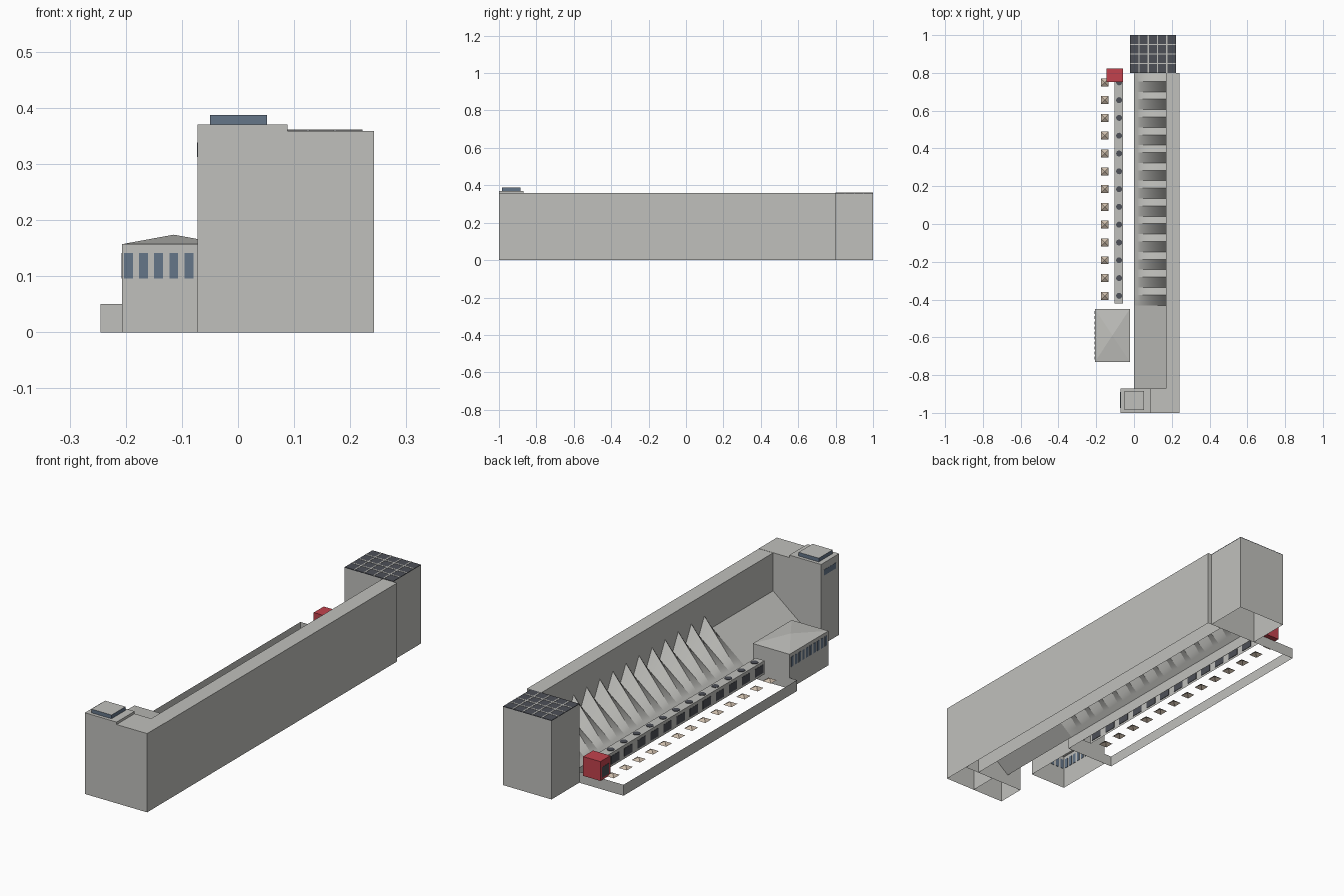
import bpy, bmesh

if "Cube" in bpy.data.objects:
    bpy.data.objects.remove(bpy.data.objects["Cube"], do_unlink=True)


def material(name, rgb):
    m = bpy.data.materials.new(name)
    m.use_nodes = True
    m.diffuse_color = (*rgb, 1)
    m.node_tree.nodes["Principled BSDF"].inputs["Base Color"].default_value = (*rgb, 1)
    return m


CONCRETE = material("concrete grey", (0.53, 0.53, 0.505))
BLUE = material("window blue", (0.13, 0.18, 0.25))
DARK = material("dark panel", (0.075, 0.08, 0.095))
RED = material("red", (0.54, 0.055, 0.075))
BEIGE = material("skylight beige", (0.60, 0.50, 0.40))


def finish(name, bm, *mats):
    me = bpy.data.meshes.new(name)
    bm.to_mesh(me)
    bm.free()
    for m in mats:
        me.materials.append(m)
    ob = bpy.data.objects.new(name, me)
    bpy.context.collection.objects.link(ob)
    return ob


def add_box(bm, x, y, z):
    """Add a box from (low, high) pairs and return its faces, bottom and top first."""
    v = [bm.verts.new((a, b, c)) for c in z for b in y for a in x]
    quads = ((0, 2, 3, 1), (4, 5, 7, 6), (0, 1, 5, 4),
             (2, 6, 7, 3), (0, 4, 6, 2), (1, 3, 7, 5))
    return [bm.faces.new([v[i] for i in q]) for q in quads]


def boxes(name, mat, *specs):
    bm = bmesh.new()
    for s in specs:
        add_box(bm, *s)
    return finish(name, bm, mat)


def shell(name, mat, x, y, z, missing=1):
    """Box without its bottom, or without bottom and top when missing is 2."""
    bm = bmesh.new()
    bmesh.ops.delete(bm, geom=add_box(bm, x, y, z)[:missing], context="FACES_ONLY")
    return finish(name, bm, mat)


def span(c, half):
    return (c - half, c + half)


# Long wall slab and the towers at both ends, hollow underneath
shell("long_wall", CONCRETE, (0.17, 0.242), (-0.87, 0.8), (0, 0.358))
shell("front_tower_high", CONCRETE, (-0.072, 0.088), (-1, -0.87), (0, 0.37))
shell("front_tower_low", CONCRETE, (0.088, 0.242), (-1, -0.87), (0, 0.359))
shell("back_tower", CONCRETE, (-0.022, 0.222), (0.8, 1), (0, 0.357))
boxes("tower_window", BLUE, ((-0.073, -0.07), (-0.975, -0.89), (0.312, 0.338)))

# Penthouse: glazed sides, concrete roof and floor
bm = bmesh.new()
for f in add_box(bm, (-0.05, 0.052), (-0.985, -0.885), (0.37, 0.387)):
    f.normal_update()
    f.material_index = 0 if abs(f.normal.z) > 0.5 else 1
finish("penthouse", bm, CONCRETE, BLUE)

# Dark roof of the back tower with a grid of thin ribs
COLS, ROWS = 5, 4
boxes("dark_roof", DARK, ((-0.022, 0.222), (0.8, 1), (0.356, 0.36)))
boxes("roof_ribs", CONCRETE,
      *[(span(-0.022 + 0.244 * i / COLS, 0.003), (0.8, 1), (0.358, 0.361))
        for i in range(1, COLS)],
      *[((-0.022, 0.222), span(0.8 + 0.2 * j / ROWS, 0.003), (0.358, 0.361))
        for j in range(1, ROWS)])

# Plain lean-to slope
PITCH, COUNT = 0.0942, 13
FOOT, VALLEY, PEAK = 0.05, 0.185, 0.26
bm = bmesh.new()
corners = ((0, -0.87, FOOT), (0.17, -0.87, VALLEY), (0.17, -0.43, VALLEY), (0, -0.43, FOOT))
bm.faces.new([bm.verts.new(c) for c in corners])
finish("plain_slope", bm, CONCRETE)

# Pleated roof: folds grow from a level foot to full height at the wall
STEPS = 10
line = [(0.8, VALLEY)]
for k in range(COUNT):
    top = 0.755 - k * PITCH
    line += [(top, PEAK), (top - 0.055, VALLEY)]
bm = bmesh.new()
rows = [[bm.verts.new((0.17 * s / STEPS, y, FOOT + (z - FOOT) * s / STEPS)) for y, z in line]
        for s in range(STEPS + 1)]
for near, far in zip(rows, rows[1:]):
    for i in range(len(line) - 1):
        bm.faces.new((near[i], near[i + 1], far[i + 1], far[i]))
pleats = finish("pleated_roof", bm, CONCRETE)
bpy.context.view_layer.objects.active = pleats
pleats.select_set(True)
bpy.ops.object.shade_smooth_by_angle(angle=0.2)

# Terrace: an open rim of low walls
shell("terrace_rim", CONCRETE, (-0.245, 0), (-0.45, 0.8), (0, 0.05), 2)

# Pyramid skylights at terrace level
CENTRES = [0.75 - k * PITCH for k in range(COUNT)]
bm = bmesh.new()
for y in CENTRES:
    base = [bm.verts.new((-0.155 + 0.021 * a, y + 0.021 * b, 0.05))
            for a, b in ((-1, -1), (1, -1), (1, 1), (-1, 1))]
    tip = bm.verts.new((-0.155, y, 0.062))
    for i in range(4):
        bm.faces.new((base[i], base[(i + 1) % 4], tip))
finish("skylights", bm, BEIGE)

# Gallery along the terrace, with windows and round roof vents
shell("gallery", CONCRETE, (-0.102, -0.057), (-0.42, 0.78), (0.05, 0.112))
boxes("gallery_windows", DARK, *[
    ((-0.103, -0.1), span(y, 0.029), (0.06, 0.098)) for y in CENTRES])
bm = bmesh.new()
for y in CENTRES:
    made = bmesh.ops.create_cone(bm, cap_ends=True, segments=12,
                                 radius1=0.016, radius2=0.016, depth=0.004)
    bmesh.ops.translate(bm, verts=made["verts"], vec=(-0.079, y, 0.112))
finish("gallery_vents", bm, DARK)

# Red entrance cube with a dark opening
boxes("red_cube", RED, ((-0.145, -0.058), (0.752, 0.824), (0.05, 0.138)))
boxes("red_cube_opening", DARK, ((-0.146, -0.143), (0.762, 0.812), (0.06, 0.108)))

# Hall with a low pyramid roof
X, Y, EAVES = (-0.207, -0.022), (-0.73, -0.45), 0.157
MID = sum(X) / 2
shell("hall", CONCRETE, X, Y, (0, EAVES), 2)
bm = bmesh.new()
eaves = [bm.verts.new((X[i], Y[j], EAVES)) for i, j in ((0, 0), (1, 0), (1, 1), (0, 1))]
apex = bm.verts.new((MID, sum(Y) / 2, 0.174))
for i in range(4):
    bm.faces.new((eaves[i], eaves[(i + 1) % 4], apex))
finish("hall_roof", bm, CONCRETE)

# Hall windows on the front and the terrace side
GLASS, GAP = (0.096, 0.141), 0.0268
front = [(span(MID + GAP * (i - 3), 0.008), (Y[0] - 0.001, Y[0] + 0.002), GLASS)
         for i in range(7)]
side = [((X[0] - 0.001, X[0] + 0.002), span(sum(Y) / 2 + GAP * (i - 4.5), 0.008), GLASS)
        for i in range(10)]
boxes("hall_windows", BLUE, *front, *side)
